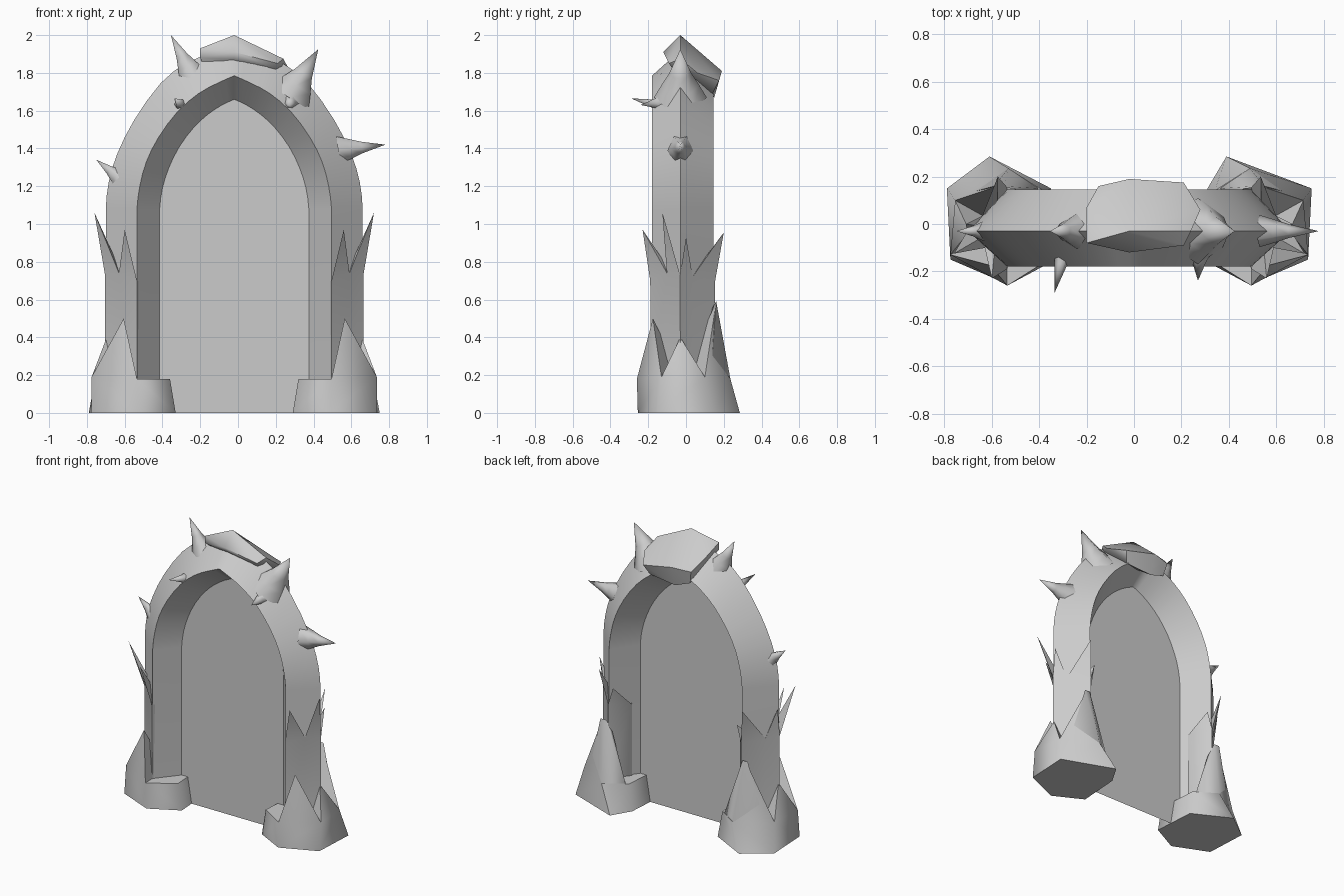
import bpy, bmesh, math
from mathutils import Vector

if "Cube" in bpy.data.objects:
    bpy.data.objects.remove(bpy.data.objects["Cube"])

CX = -0.02  # mirror axis of the arch


def finish(name, bm, angle=40):
    bmesh.ops.recalc_face_normals(bm, faces=bm.faces)
    me = bpy.data.meshes.new(name)
    bm.to_mesh(me)
    bm.free()
    ob = bpy.data.objects.new(name, me)
    bpy.context.collection.objects.link(ob)
    bpy.ops.object.select_all(action='DESELECT')
    ob.select_set(True)
    bpy.context.view_layer.objects.active = ob
    bpy.ops.object.shade_smooth_by_angle(angle=math.radians(angle))
    return ob


def hull(name, pts, angle=40):
    bm = bmesh.new()
    vs = [bm.verts.new(p) for p in pts]
    res = bmesh.ops.convex_hull(bm, input=vs)
    junk = {g for g in res["geom_interior"] + res["geom_unused"] if isinstance(g, bmesh.types.BMVert)}
    bmesh.ops.delete(bm, geom=list(junk), context='VERTS')
    return finish(name, bm, angle)


def thorn(name, base, tip, r, squash=1, sides=6):
    # flared cone: wide root sunk in the arch, slim middle, sharp tip
    base, tip = Vector(base), Vector(tip)
    d = tip - base
    q = d.to_track_quat('Z', 'Y')
    bm = bmesh.new()
    rings = []
    for f, s in ((0, 1), (0.25, .72), (0.5, 0.42)):
        rings.append([bm.verts.new(base + d * f + q @ Vector((
            r * s * squash * math.cos(math.tau * i / sides), r * s * math.sin(math.tau * i / sides), 0)))
            for i in range(sides)])
    top = bm.verts.new(tip)
    for i in range(sides):
        j = (i + 1) % sides
        for lo, hi in zip(rings, rings[1:]):
            bm.faces.new((lo[i], lo[j], hi[j], hi[i]))
        bm.faces.new((rings[-1][i], rings[-1][j], top))
    return finish(name, bm, 80)


def crown(name, bottom, rim, tips, centre, cap):
    # closed shell: bottom ring, rim ring, spikes standing on chosen rim edges
    bm = bmesh.new()
    lo = [bm.verts.new(p) for p in bottom]
    hi = [bm.verts.new(p) for p in rim]
    c = bm.verts.new(centre)
    n = len(lo)
    for i in range(n):
        j = (i + 1) % n
        bm.faces.new((lo[i], lo[j], hi[j], hi[i]))
        if i in tips:
            t = bm.verts.new(tips[i])
            bm.faces.new((hi[i], hi[j], t))
            bm.faces.new((hi[i], t, c))
            bm.faces.new((t, hi[j], c))
        else:
            bm.faces.new((hi[i], hi[j], c))
    if cap:
        bm.faces.new(lo)
    return finish(name, bm, 65)


def both_sides(half):
    # round the curve above the straight leg, then mirror it
    p = [Vector(q) for q in half]
    pts = [p[0]]
    for i in range(1, len(p) - 1):
        a, b, c = p[i - 1], p[i], p[i + 1]
        if i == 1:
            a = b * 2 - c
            a.x = b.x
        d = p[i + 2] if i + 2 < len(p) else c * 2 - b
        pts += [b, (b + c) * .5625 - (a + d) * .0625]
    pts.append(p[-1])
    left = [(CX - q.x, q.y) for q in pts]
    return left + [(CX + q.x, q.y) for q in reversed(pts[:-1])]


# arch: diamond section swept along the outer, face and inner curves
outer = both_sides([(.68, 0), (.68, 1.08), (.665, 1.22), (.62, 1.37), (.53, 1.55),
                    (.39, 1.745), (.25, 1.855), (.12, 1.90), (0, 1.92)])
face = both_sides([(.515, 0), (.515, 1.08), (.50, 1.2), (.465, 1.33), (.40, 1.46),
                   (.30, 1.595), (.19, 1.69), (.09, 1.745), (0, 1.785)])
inner = both_sides([(.395, 0), (.395, 1.08), (.38, 1.19), (.345, 1.30), (.29, 1.41),
                    (.215, 1.51), (.14, 1.58), (.065, 1.63), (0, 1.66)])
bm = bmesh.new()
loops = [[bm.verts.new((x, y, z)) for x, z in c]
         for c, y in ((outer, -.03), (face, -.18), (inner, -.03), (face, .145))]
for k in range(4):
    a, b = loops[k], loops[(k + 1) % 4]
    for i in range(len(a) - 1):
        bm.faces.new((a[i], a[i + 1], b[i + 1], b[i]))
for e in (0, -1):
    bm.faces.new([lp[e] for lp in loops])
finish("arch", bm)

# flat panel filling the opening
bm = bmesh.new()
bm.faces.new([bm.verts.new((x, -.03, z)) for x, z in inner])
finish("door_panel", bm)

# capstone draped over the crown and down the back
hull("capstone", [(-.20, -.08, 1.93), (-.20, -.08, 1.88), (-.20, .07, 1.88), (-.02, -.03, 2.0),
                  (-.02, -.12, 1.91), (-.02, -.09, 1.87), (.21, -.09, 1.85), (.20, -.07, 1.82),
                  (.24, -.03, 1.875), (.28, .06, 1.80), (.21, .175, 1.76), (-.02, .19, 1.81),
                  (-.15, .16, 1.80), (-.13, .14, 1.71), (-.02, .15, 1.67), (.18, .14, 1.69)], 50)

# thorns on the arch: root, tip, radius, squash
for i, (b, t, r, q) in enumerate([
        ((-.24, -.03, 1.78), (-.355, -.03, 2.0), .085, .9),
        ((.27, -.03, 1.67), (.425, -.03, 1.925), .14, 1),
        ((.28, -.07, 1.65), (.27, -.24, 1.63), .075, 1),
        ((.53, -.03, 1.39), (.78, -.03, 1.42), .085, .8),
        ((-.61, -.03, 1.23), (-.75, -.03, 1.34), .065, .8),
        ((-.285, -.06, 1.61), (-.335, -.29, 1.665), .06, 1)]):
    thorn("arch_thorn_%d" % i, b, t, r, q)

# feet and leg collars, mirrored
for side, s in (("left", 1), ("right", -1)):
    def P(*pts):
        return [(CX + s * (x - CX), y, z) for x, y, z in pts]

    back_x = -.61 if s == 1 else -.43
    foot_tips = P((-.605, -.175, .5), (-.695, -.03, .40), (-.575, .16, .59))
    crown(side + "_foot",
          P((-.33, -.15, 0), (-.53, -.255, 0), (-.775, -.15, 0), (-.79, .15, 0), (back_x, .285, 0), (-.35, .15, 0)),
          P((-.36, -.15, .18), (-.535, -.26, .18), (-.775, -.13, .19), (-.755, .10, .19),
            (-.53, .235, .18), (-.38, .14, .18)),
          {1: foot_tips[0], 2: foot_tips[1], 3: foot_tips[2]}, P((-.54, -.02, .18))[0], True)
    # inner flank of the tall back spike
    hull(side + "_foot_back_spike", P((-.70, .13, .18), (-.53, .235, .18), (-.40, .15, .17), (-.53, .05, .18),
                                      (-.55, .16, .59), (-.59, .16, .59), (-.53, .13, .54)), 65)
    # collar of spikes peeling off the leg
    ring = [(-.535, -.184), (-.63, -.098), (-.704, -.03), (-.64, .034), (-.535, .15), (-.44, .03)]
    tips = P((-.60, -.23, .97), (-.76, -.125, 1.06), (-.71, .0, .93), (-.575, .20, .955), (-.50, .15, .82))
    crown(side + "_leg_collar",
          P(*[(x, y, .15) for x, y in ring]),
          P(*[(x, y * 1.03, z) for (x, y), z in zip(ring, (.70, .74, .73, .72, .70, .68))]),
          dict(enumerate(tips)), P((-.58, -.02, .66))[0], False)
